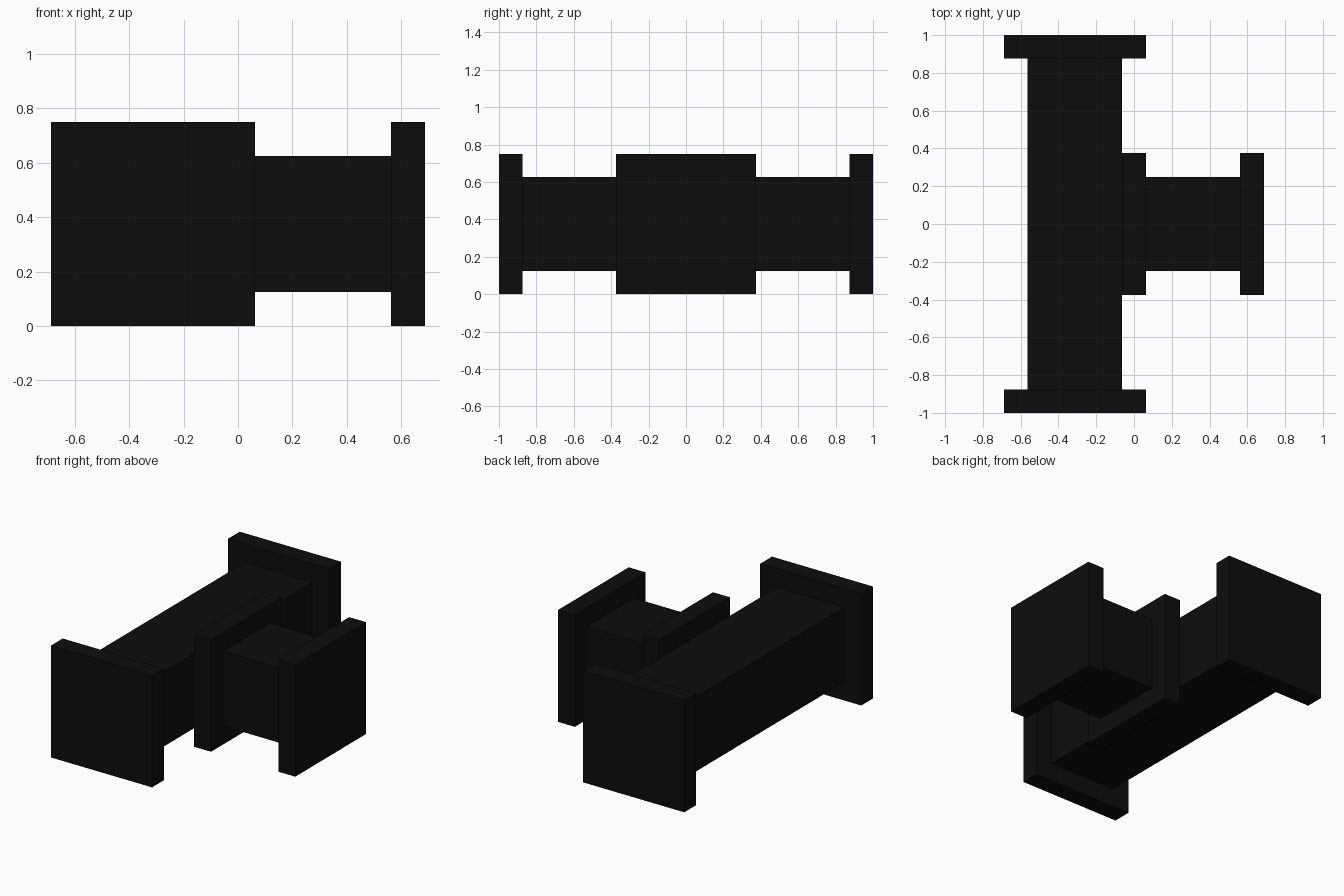
import bpy

cube = bpy.data.objects.get("Cube")
if cube:
    bpy.data.objects.remove(cube, do_unlink=True)

# Single near-black material
black = bpy.data.materials.new("matte black")
black.use_nodes = True
color = (0.004, 0.004, 0.004, 1)
black.diffuse_color = color
bsdf = black.node_tree.nodes["Principled BSDF"]
bsdf.inputs["Base Color"].default_value = color
bsdf.inputs["Roughness"].default_value = 0.9

PIPE, FLANGE, THICK = 0.5, 0.75, 0.125
MID_Z = FLANGE / 2
RUN_X = -0.3125


def box(name, x, y, size):
    bpy.ops.mesh.primitive_cube_add(size=1, location=(x, y, MID_Z))
    obj = bpy.context.object
    obj.name = name
    obj.scale = size
    bpy.ops.object.transform_apply(location=False, rotation=False, scale=True)
    obj.data.materials.append(black)
    return obj


# Straight square duct with an end flange front and back
box("main_duct", RUN_X, 0, (PIPE, 2 - 2 * THICK, PIPE))
for name, side in (("front_flange", -1), ("back_flange", 1)):
    box(name, RUN_X, side * (1 - THICK / 2), (FLANGE, THICK, FLANGE))

# Side branch: collar against the main duct, short duct, outer flange
box("branch_collar", 0, 0, (THICK, FLANGE, FLANGE))
box("branch_duct", 0.3125, 0, (PIPE, PIPE, PIPE))
box("branch_flange", 0.625, 0, (THICK, FLANGE, FLANGE))
